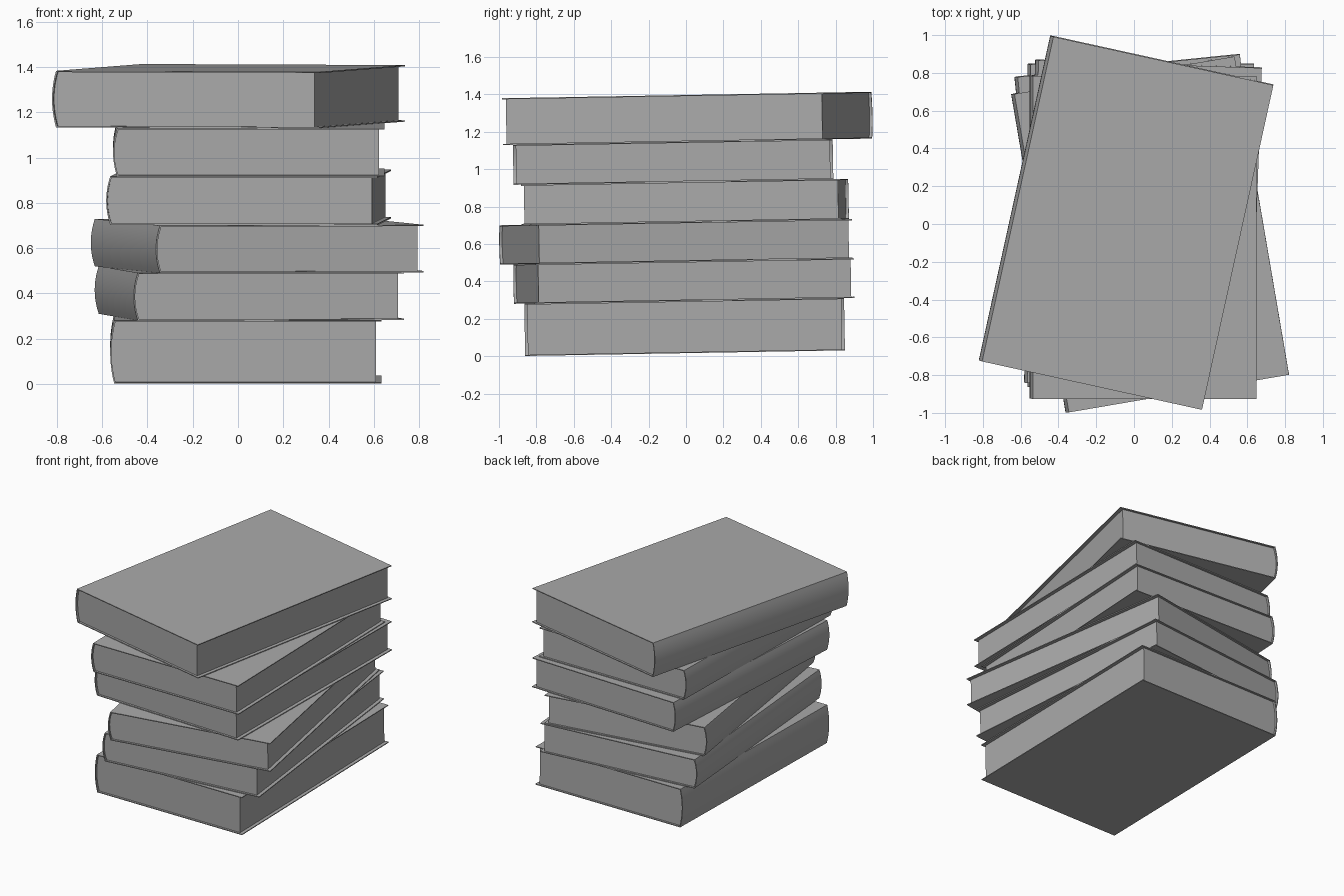
import bpy
import bmesh
from math import radians, tan
from mathutils import Matrix

if "Cube" in bpy.data.objects:
    bpy.data.objects.remove(bpy.data.objects["Cube"])

# One plain grey for covers and pages
grey = bpy.data.materials.new("plain grey")
grey.use_nodes = True
GREY = (0.4, 0.4, 0.4, 1)
grey.diffuse_color = GREY
grey.node_tree.nodes["Principled BSDF"].inputs["Base Color"].default_value = GREY

TILT = radians(1)      # the whole stack rises gently towards the back
BOARD = 0.006          # cover thickness
BULGE = 0.018          # how far the spine rounds out
OVERHANG = 0.025       # cover beyond the fore edge
END_GAP = 0.015        # cover beyond the page ends


def spine_curve(x, low, high, steps=10):
    """Rounded spine from the top edge down to the bottom edge."""
    points = []
    for i in range(steps + 1):
        t = i / steps
        points.append((x - BULGE * 4 * t * (1 - t), high + (low - high) * t))
    return points


def prism(name, profile, length, matrix):
    """Extrude an x-z profile along y and place it."""
    bm = bmesh.new()
    face = bm.faces.new([bm.verts.new((x, -length / 2, z)) for x, z in profile])
    extruded = bmesh.ops.extrude_face_region(bm, geom=[face])["geom"]
    moved = [v for v in extruded if isinstance(v, bmesh.types.BMVert)]
    bmesh.ops.translate(bm, verts=moved, vec=(0, length, 0))
    bmesh.ops.recalc_face_normals(bm, faces=bm.faces)
    mesh = bpy.data.meshes.new(name)
    bm.to_mesh(mesh)
    bm.free()
    mesh.materials.append(grey)
    obj = bpy.data.objects.new(name, mesh)
    obj.matrix_world = matrix
    bpy.context.collection.objects.link(obj)
    bpy.ops.object.select_all(action='DESELECT')
    obj.select_set(True)
    bpy.context.view_layer.objects.active = obj
    bpy.ops.object.shade_smooth_by_angle(angle=radians(30))


def book(name, x, y, base, turn, width, length, thick):
    matrix = (Matrix.Translation((x, y, base + y * tan(TILT)))
              @ Matrix.Rotation(TILT, 4, 'X')
              @ Matrix.Rotation(radians(turn), 4, 'Z'))
    left, right = -width / 2 + BULGE, width / 2
    inner_left, inner_top = left + BOARD, thick - BOARD
    # Cover: two boards joined by the rounded spine
    outer = [(right, thick)] + spine_curve(left, 0, thick) + [(right, 0)]
    inner = [(right, inner_top)] + spine_curve(inner_left, BOARD, inner_top) + [(right, BOARD)]
    prism(name + "_cover", outer + inner[::-1], length, matrix)
    # Page block: fits inside the cover, set back on three sides
    edge = right - OVERHANG
    pages = [(edge, inner_top)] + spine_curve(inner_left, BOARD, inner_top) + [(edge, BOARD)]
    prism(name + "_pages", pages, length - 2 * END_GAP, matrix)


# Books from the bottom up: name, x, y, turn, width, length, thickness
STACK = [
    ("bottom_book", 0.035, -0.005, 0, 1.2, 1.71, 0.28),
    ("second_book", 0.05, -0.01, 5.8, 1.2, 1.71, 0.211),
    ("third_book", 0.085, -0.053, 9.7, 1.2, 1.71, 0.21),
    ("fourth_book", 0.047, -0.004, -2, 1.2, 1.71, 0.215),
    ("fifth_book", 0.048, -0.067, 0, 1.2, 1.71, 0.214),
    ("top_book", -0.042, 0.01, -12.4, 1.21, 1.76, 0.25),
]
level = 0.016
for name, x, y, turn, width, length, thick in STACK:
    book(name, x, y, level, turn, width, length, thick)
    level += thick
